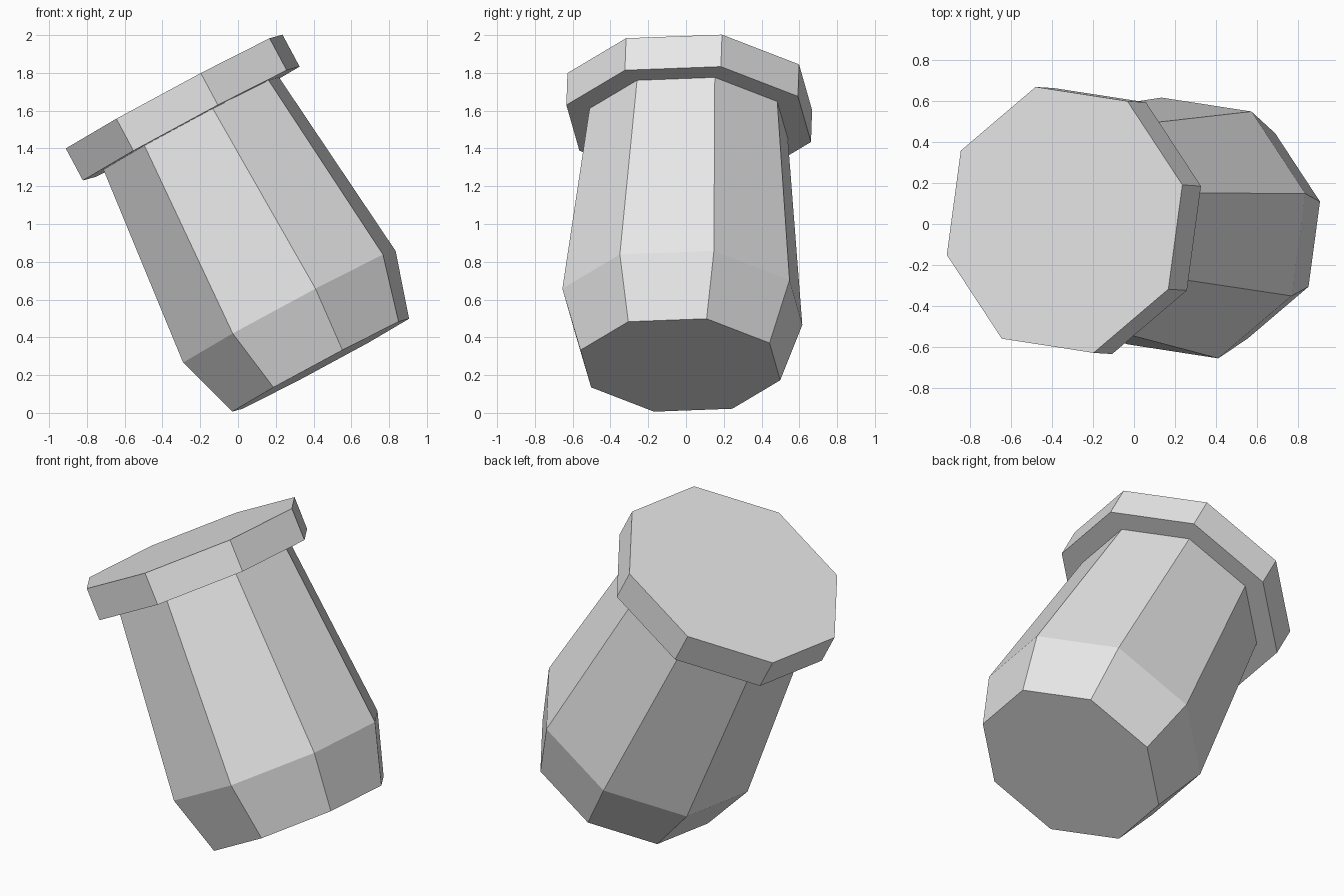
import bpy, bmesh, math
from mathutils import Vector, Matrix

cube = bpy.data.objects.get("Cube")
if cube:
    bpy.data.objects.remove(cube, do_unlink=True)

SIDES = 8

grey = bpy.data.materials.new("light_grey")
grey.use_nodes = True
colour = (0.8, 0.8, 0.8, 1)
grey.diffuse_color = colour
grey.node_tree.nodes["Principled BSDF"].inputs["Base Color"].default_value = colour

# Tilted frame: base centre, long axis, and direction of the first corner
base = Vector((0.4375, -0.03, 0.2525))
axis = (Vector((-0.3375, 0.02, 1.70)) - base).normalized()
side = Vector((0.5725, 0.17, 0.30))
side = (side - axis * side.dot(axis)).normalized()
frame = Matrix((side, axis.cross(side), axis)).transposed().to_4x4()
frame.translation = base


def lathe(name, profile):
    """Closed faceted solid from (radius, height) pairs, bottom to top."""
    bm = bmesh.new()
    rings = []
    for radius, height in profile:
        ring = []
        for i in range(SIDES):
            a = math.tau * i / SIDES
            ring.append(bm.verts.new((radius * math.cos(a), radius * math.sin(a), height)))
        rings.append(ring)
    for low, high in zip(rings, rings[1:]):
        for i in range(SIDES):
            j = (i + 1) % SIDES
            bm.faces.new((low[i], low[j], high[j], high[i]))
    bm.faces.new(rings[0][::-1])
    bm.faces.new(rings[-1])
    bm.transform(frame)
    mesh = bpy.data.meshes.new(name)
    bm.to_mesh(mesh)
    bm.free()
    mesh.materials.append(grey)
    obj = bpy.data.objects.new(name, mesh)
    bpy.context.collection.objects.link(obj)
    return obj


# Jar body: narrow foot, wide shoulder, tapering to the lid
lathe("jar_body", [(0.547, 0), (0.657, 0.351), (0.543, 1.452)])

# Wide flat lid
lathe("jar_lid", [(0.67, 1.452), (0.67, 1.644)])
